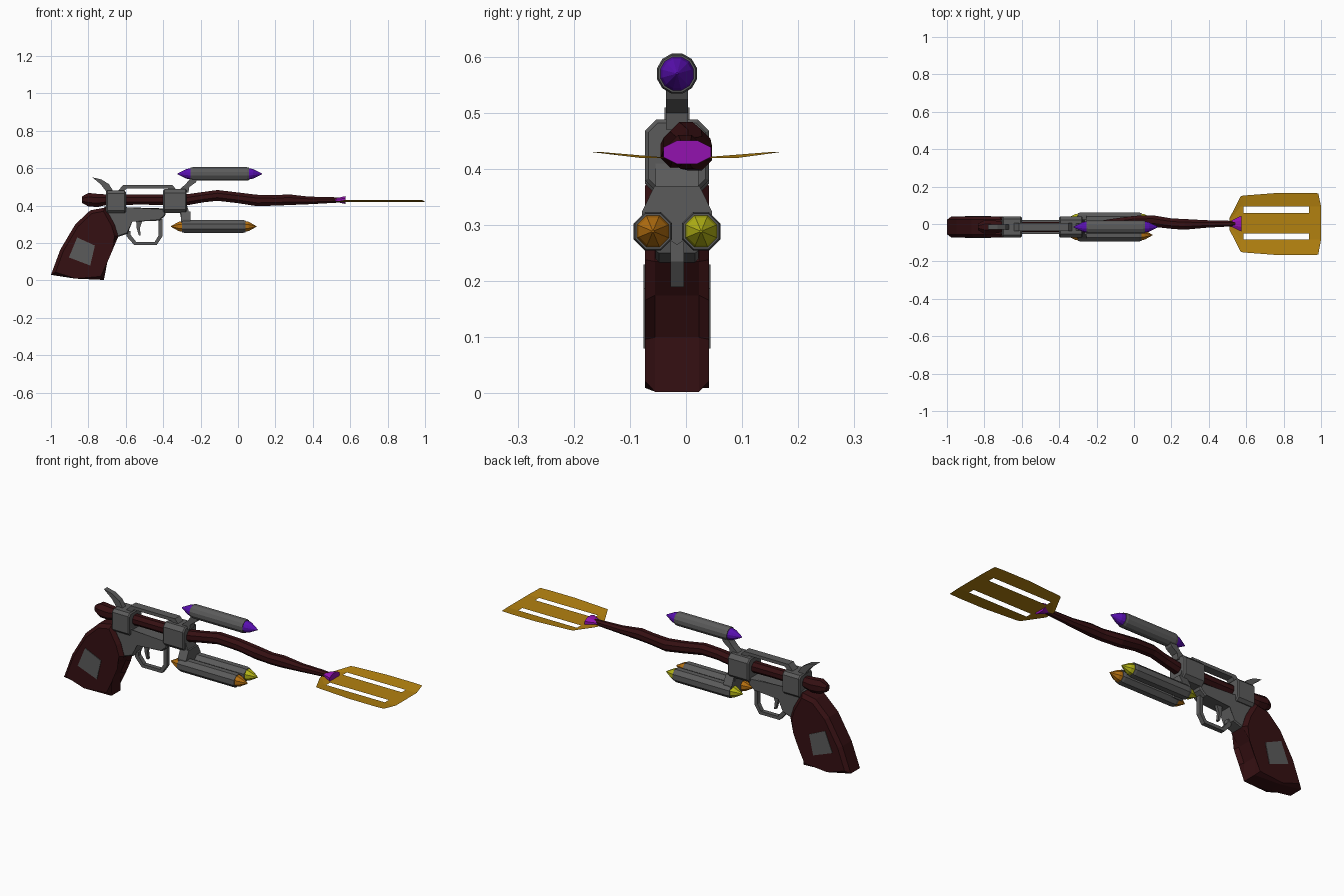
import bpy, bmesh, math
from mathutils import Vector

if "Cube" in bpy.data.objects:
    bpy.data.objects.remove(bpy.data.objects["Cube"])

CY = -0.016  # centre plane of the gun body


def material(name, rgb):
    m = bpy.data.materials.new(name)
    m.diffuse_color = (*rgb, 1)
    m.use_nodes = True
    m.node_tree.nodes["Principled BSDF"].inputs["Base Color"].default_value = m.diffuse_color
    return m


GREY = material("gunmetal grey", (0.105, 0.105, 0.105))
WOOD = material("dark red wood", (0.036, 0.005, 0.006))
GOLD = material("gold", (0.45, 0.22, 0.005))
PURPLE = material("purple", (0.10, 0.005, 0.44))
MAGENTA = material("magenta", (0.29, 0.006, 0.43))
ORANGE = material("orange", (0.46, 0.16, 0.005))
LIME = material("yellow green", (0.46, 0.46, 0.008))


def finish(name, bm, mat):
    bmesh.ops.recalc_face_normals(bm, faces=bm.faces[:])
    me = bpy.data.meshes.new(name)
    bm.to_mesh(me)
    bm.free()
    me.materials.append(mat)
    ob = bpy.data.objects.new(name, me)
    bpy.context.collection.objects.link(ob)
    return ob


def prism(name, pts, lo, hi, mat, axis="y", bevel=0):
    """Extrude an outline between lo and hi; optionally chamfer both caps."""
    place = {"y": lambda a, b, t: (a, t, b), "x": lambda a, b, t: (t, a, b)}[axis]
    bm = bmesh.new()
    rings = [[bm.verts.new(place(a, b, t)) for a, b in pts] for t in (lo, hi)]
    caps = [bm.faces.new(r) for r in rings]
    n = len(pts)
    for i in range(n):
        j = (i + 1) % n
        bm.faces.new((rings[0][i], rings[0][j], rings[1][j], rings[1][i]))
    if bevel:
        edges = [e for f in caps for e in f.edges]
        bmesh.ops.bevel(bm, geom=edges, offset=bevel, segments=1, affect="EDGES")
    return finish(name, bm, mat)


def slab(name, pts, half, mat, bevel=0):
    return prism(name, pts, CY - half, CY + half, mat, "y", bevel)


def loft(name, stations, mat, sides=8, flat=1.0):
    """Rings along x from (x, y, z, radius)."""
    bm = bmesh.new()
    rings = []
    for x, y, z, r in stations:
        ring = []
        for i in range(sides):
            a = 2 * math.pi * (i + 0.5) / sides
            ring.append(bm.verts.new((x, y + r * math.cos(a), z + r * flat * math.sin(a))))
        rings.append(ring)
    for p, q in zip(rings, rings[1:]):
        for i in range(sides):
            j = (i + 1) % sides
            bm.faces.new((p[i], p[j], q[j], q[i]))
    bm.faces.new(rings[0])
    bm.faces.new(rings[-1])
    return finish(name, bm, mat)


def collar(name, x0, x1, z0, z1, half, c):
    pts = [(CY + s * y, z) for s, y, z in (
        (-1, half - c, z0), (1, half - c, z0), (1, half, z0 + c), (1, half, z1 - c),
        (1, half - c, z1), (-1, half - c, z1), (-1, half, z1 - c), (-1, half, z0 + c))]
    return prism(name, pts, x0, x1, GREY, "x", 0.006)


# Grip and its side plates
slab("grip", [(-0.79, 0.375), (-0.87, 0.30), (-0.95, 0.165), (-1.0, 0.03), (-0.87, 0.01),
              (-0.717, 0.003), (-0.717, 0.10), (-0.685, 0.175), (-0.64, 0.235),
              (-0.66, 0.30), (-0.71, 0.39)], 0.057, WOOD, 0.018)
for label, s in (("front", -1), ("back", 1)):
    y = CY + s * 0.057
    prism("grip_plate_" + label, [(-0.86, 0.23), (-0.765, 0.187), (-0.79, 0.08), (-0.904, 0.123)],
          y - 0.003, y + 0.003, GREY)

# Crooked wooden barrel
loft("barrel_stick", [
    (-0.835, CY, 0.432, 0.018), (-0.80, CY, 0.432, 0.039), (-0.75, CY, 0.428, 0.038),
    (-0.70, CY, 0.432, 0.030), (-0.50, CY, 0.432, 0.029), (-0.27, CY, 0.432, 0.032),
    (-0.19, -0.012, 0.445, 0.030), (-0.11, 0.0, 0.455, 0.031), (0.0, 0.015, 0.442, 0.031),
    (0.10, 0.016, 0.428, 0.033), (0.20, 0.002, 0.428, 0.030), (0.27, -0.002, 0.432, 0.031),
    (0.38, 0.0, 0.428, 0.022), (0.50, 0.002, 0.43, 0.017), (0.55, 0.002, 0.43, 0.014)], WOOD)

# Receiver
collar("rear_block", -0.705, -0.60, 0.36, 0.48, 0.057, 0.014)
collar("front_collar", -0.40, -0.275, 0.36, 0.488, 0.057, 0.020)
slab("lower_frame", [(-0.715, 0.395), (-0.60, 0.40), (-0.60, 0.385), (-0.38, 0.385),
                     (-0.39, 0.345), (-0.42, 0.32), (-0.57, 0.32), (-0.59, 0.25),
                     (-0.645, 0.232), (-0.665, 0.30)], 0.038, GREY, 0.006)
slab("top_strap", [(-0.645, 0.475), (-0.615, 0.51), (-0.35, 0.51), (-0.325, 0.48),
                   (-0.365, 0.48), (-0.375, 0.493), (-0.595, 0.493), (-0.61, 0.475)], 0.022, GREY)
slab("hammer", [(-0.78, 0.552), (-0.73, 0.54), (-0.69, 0.515), (-0.665, 0.475),
                (-0.69, 0.43), (-0.70, 0.47), (-0.735, 0.515)], 0.014, GREY)
slab("trigger_guard", [(-0.60, 0.265), (-0.595, 0.235), (-0.555, 0.19), (-0.435, 0.19),
                       (-0.405, 0.235), (-0.405, 0.33), (-0.425, 0.33), (-0.425, 0.24),
                       (-0.445, 0.207), (-0.545, 0.207), (-0.575, 0.245), (-0.575, 0.265)],
     0.012, GREY)
slab("trigger", [(-0.545, 0.325), (-0.51, 0.325), (-0.525, 0.28), (-0.52, 0.24),
                 (-0.53, 0.24), (-0.542, 0.28)], 0.008, GREY)

# Brackets holding the cartridges
slab("upper_bracket", [(-0.32, 0.48), (-0.28, 0.515), (-0.255, 0.545), (-0.215, 0.545),
                       (-0.225, 0.525), (-0.26, 0.50), (-0.265, 0.47)], 0.020, GREY)
prism("lower_bracket", [(CY - 0.062, 0.305), (CY - 0.062, 0.325), (CY - 0.04, 0.37),
                        (CY + 0.04, 0.37), (CY + 0.062, 0.325), (CY + 0.062, 0.305),
                        (CY, 0.265)], -0.305, -0.255, GREY, "x")
slab("bracket_neck", [(-0.32, 0.41), (-0.275, 0.41), (-0.255, 0.34), (-0.255, 0.31),
                      (-0.30, 0.31)], 0.038, GREY)


# Cartridges: grey tube with a coloured point at both ends
def cartridge(name, x0, x1, y, z, r, tip, mat, sides):
    loft(name + "_tube", [(x0, y, z, r * 0.92), (x0 + 0.012, y, z, r), (x1 - 0.012, y, z, r),
                          (x1, y, z, r * 0.92)], GREY, sides)
    for label, x, s in (("rear", x0, -1), ("front", x1, 1)):
        loft(name + "_tip_" + label, [(x - s * 0.005, y, z, r * 0.86), (x + s * tip * 0.3, y, z, r * 0.72),
                                      (x + s * tip * 0.8, y, z, r * 0.25),
                                      (x + s * tip, y, z, 0.002)], mat, sides)


cartridge("top_cartridge", -0.255, 0.06, CY, 0.57, 0.037, 0.068, PURPLE, 12)
cartridge("near_cartridge", -0.30, 0.04, -0.059, 0.289, 0.037, 0.058, ORANGE, 8)
cartridge("far_cartridge", -0.30, 0.04, 0.027, 0.289, 0.037, 0.058, LIME, 8)

# Ferrule joining stick and spatula
loft("ferrule", [(0.505, 0.002, 0.43, 0.008), (0.55, 0.002, 0.43, 0.034),
                 (0.575, 0.002, 0.43, 0.046)], MAGENTA, 8, 0.5)

# Slotted spatula blade, thinner toward its side edges
bm = bmesh.new()
cols = [(0.51, 0.03), (0.57, 0.148), (0.585, 0.152), (0.78, 0.167), (0.935, 0.167), (1.0, 0.164)]
grid = []
for x, h in cols:
    k = min(1, h / 0.15)
    rows = [-h, -0.083 * k, -0.05 * k, 0.06 * k, 0.094 * k, h]
    grid.append([bm.verts.new((x - (0.015 if x == 1.0 and abs(y) == h else 0), y, 0)) for y in rows])
for c in range(5):
    for r in range(5):
        if not (c in (2, 3) and r in (1, 3)):
            bm.faces.new((grid[c][r], grid[c + 1][r], grid[c + 1][r + 1], grid[c][r + 1]))
bmesh.ops.solidify(bm, geom=bm.faces[:], thickness=0.016)
mid = (min(v.co.z for v in bm.verts) + max(v.co.z for v in bm.verts)) / 2
for v in bm.verts:
    bottom = 0.43 if abs(v.co.y) > 0.12 else 0.42
    v.co.z = 0.436 if v.co.z > mid else bottom
finish("spatula_blade", bm, GOLD)
